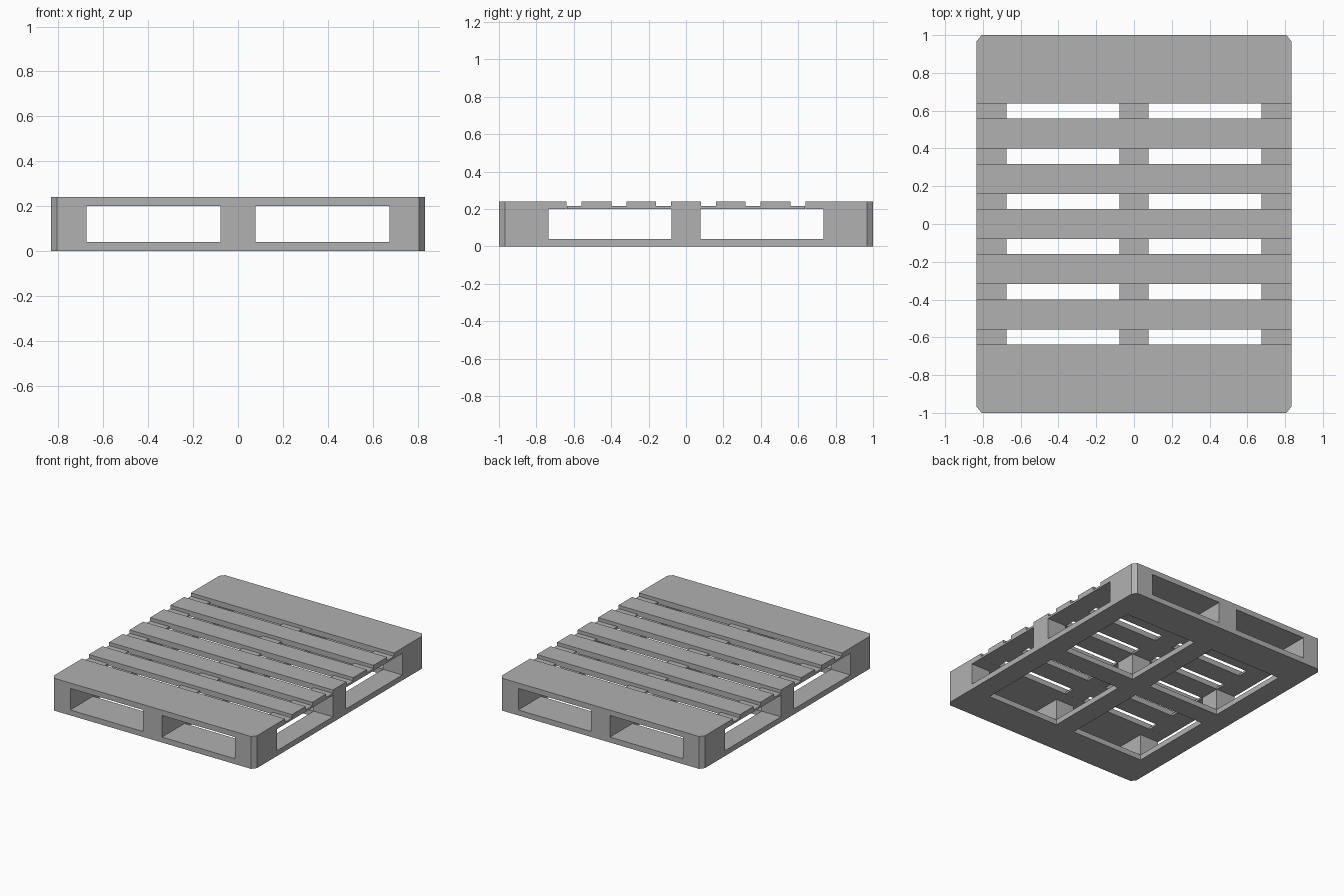
import bpy
import bmesh

cube = bpy.data.objects.get("Cube")
if cube:
    bpy.data.objects.remove(cube, do_unlink=True)

# One plain grey for the whole pallet
grey = bpy.data.materials.new("pallet_grey")
grey.use_nodes = True
colour = (0.44, 0.44, 0.44, 1)
grey.diffuse_color = colour
grey.node_tree.nodes["Principled BSDF"].inputs["Base Color"].default_value = colour

HALF_X, HALF_Y = 0.833, 1.0
CUT_X, CUT_Y = 0.026, 0.033
BASE, DECK, TIE, TOP = 0.04, 0.20, 0.215, 0.24
SIDE, END, MID = 0.675, 0.735, 0.077


def footprint(x0, x1, y0, y1):
    """Rectangle, with a cut wherever it reaches a corner of the pallet."""
    points = []
    for x, y, y_first in ((x0, y0, True), (x1, y0, False), (x1, y1, True), (x0, y1, False)):
        if abs(x) == HALF_X and abs(y) == HALF_Y:
            along_x = (x - CUT_X * (1 if x > 0 else -1), y)
            along_y = (x, y - CUT_Y * (1 if y > 0 else -1))
            points += [along_y, along_x] if y_first else [along_x, along_y]
        else:
            points.append((x, y))
    return points


def board(name, xs, ys, z0, z1):
    bm = bmesh.new()
    base = bm.faces.new([bm.verts.new((x, y, z0)) for x, y in footprint(*xs, *ys)])
    top = bmesh.ops.extrude_face_region(bm, geom=[base], use_keep_orig=True)["geom"]
    bmesh.ops.translate(bm, vec=(0, 0, z1 - z0),
                        verts=[v for v in top if isinstance(v, bmesh.types.BMVert)])
    bmesh.ops.recalc_face_normals(bm, faces=bm.faces)
    mesh = bpy.data.meshes.new(name)
    bm.to_mesh(mesh)
    bm.free()
    mesh.materials.append(grey)
    obj = bpy.data.objects.new(name, mesh)
    bpy.context.collection.objects.link(obj)


columns = {"right": (-HALF_X, -SIDE), "middle": (-MID, MID), "left": (SIDE, HALF_X)}
rows = {"front": (-HALF_Y, -END), "centre": (-MID, MID), "back": (END, HALF_Y)}
full_width = (-HALF_X, HALF_X)

# Bottom frame: three cross boards joined by three lengthwise rails
for row, ys in rows.items():
    board(f"{row}_bottom_board", full_width, ys, 0, BASE)
for column, xs in columns.items():
    board(f"{column}_front_bottom_rail", xs, (-END, -MID), 0, BASE)
    board(f"{column}_back_bottom_rail", xs, (MID, END), 0, BASE)

# Nine spacer blocks
for column, xs in columns.items():
    for row, ys in rows.items():
        board(f"{column}_{row}_block", xs, ys, BASE, DECK)

# Top deck: wide end boards and five narrow slats
GAP, PITCH, SLAT = 0.08, 0.239, 0.159
first_gap = 0.638
board("front_deck_board", full_width, (-HALF_Y, -first_gap), DECK, TOP)
board("back_deck_board", full_width, (first_gap, HALF_Y), DECK, TOP)
for i in range(5):
    y = (i - 2) * PITCH
    board(f"deck_slat_{i + 1}", full_width, (y - SLAT / 2, y + SLAT / 2), DECK, TOP)

# Low ties that bridge the gaps between slats
for i in range(6):
    y = (i - 2.5) * PITCH
    for column, xs in columns.items():
        board(f"{column}_deck_tie_{i + 1}", xs, (y - GAP / 2, y + GAP / 2), DECK, TIE)
